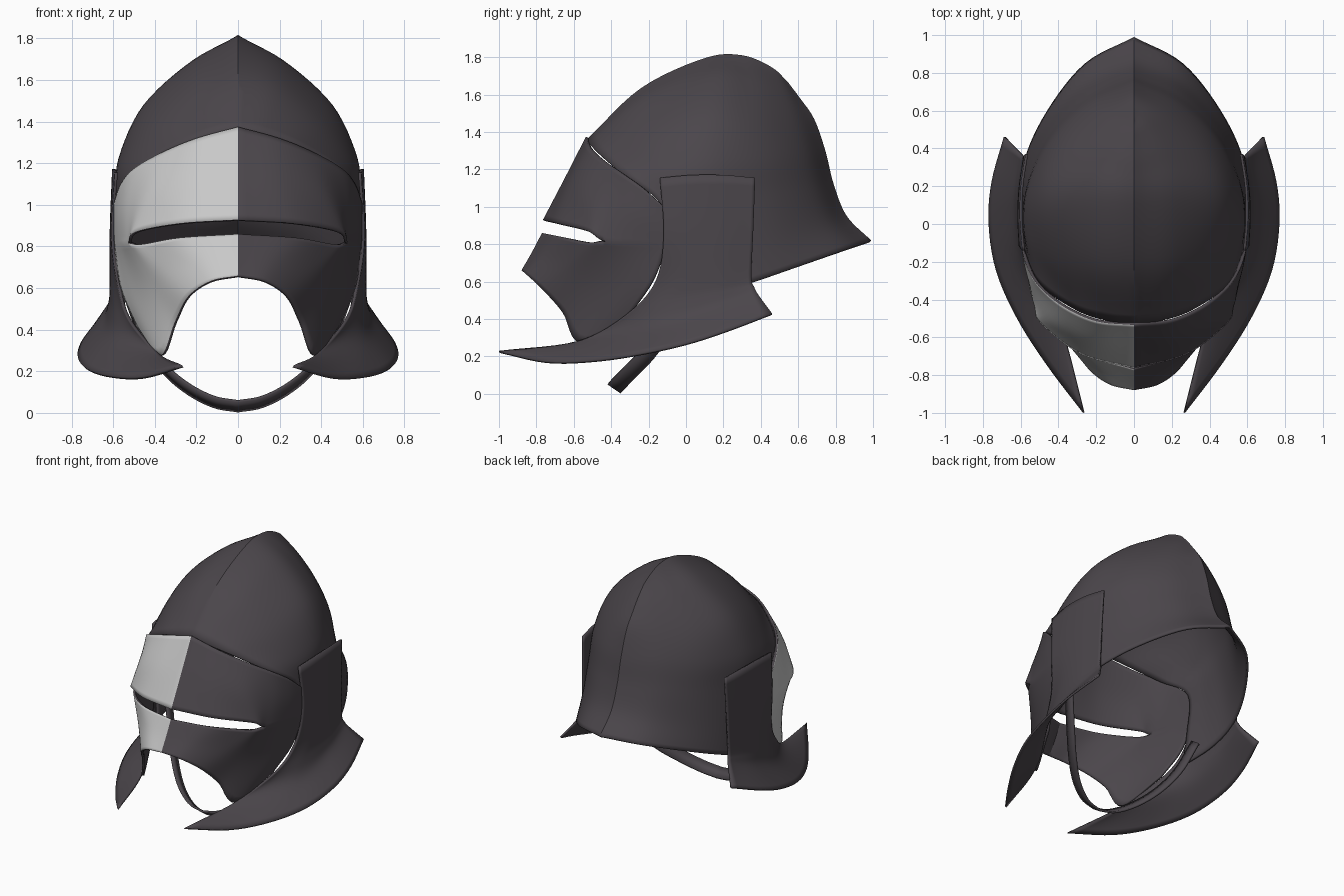
import bpy, bmesh, math
from mathutils import Vector

if "Cube" in bpy.data.objects:
    bpy.data.objects.remove(bpy.data.objects["Cube"])


def material(name, rgb):
    m = bpy.data.materials.new(name)
    m.diffuse_color = (*rgb, 1)
    m.use_nodes = True
    m.node_tree.nodes["Principled BSDF"].inputs["Base Color"].default_value = m.diffuse_color
    return m


DARK = material("dark steel", (0.07, 0.061, 0.07))
LIGHT = material("light grey", (0.58, 0.58, 0.58))


def spline(pts, n):
    """n + 1 samples of a smooth curve through the points."""
    p = [Vector(q) for q in pts]
    p = [2 * p[0] - p[1]] + p + [2 * p[-1] - p[-2]]
    segs = len(p) - 3
    out = []
    for k in range(n + 1):
        s = k / n * segs
        i = min(int(s), segs - 1)
        t = s - i
        a, b, c, d = p[i:i + 4]
        out.append(0.5 * (2 * b + (c - a) * t + (2 * a - 5 * b + 4 * c - d) * t * t
                          + (3 * b - a - 3 * c + d) * t ** 3))
    return out


def loft(bm, rows, nu, nv):
    """Smooth skin through row curves, made on both sides of x = 0."""
    curves = [spline(r, nu) for r in rows]
    cols = [spline([c[i] for c in curves], nv * (len(rows) - 1)) for i in range(nu + 1)]
    score, made = 0, []
    for side in (1, -1):
        grid = [[bm.verts.new((side * max(v.x, 0), v.y, v.z)) for v in col] for col in cols]
        for i in range(nu):
            for j in range(len(grid[0]) - 1):
                q = [grid[i][j], grid[i + 1][j], grid[i + 1][j + 1], grid[i][j + 1]]
                f = bm.faces.new(q if side == 1 else q[::-1])
                f.normal_update()
                score += f.normal.dot(f.calc_center_median() - Vector((0, 0.1, 0.8)))
                made.append(f)
    if score < 0:
        bmesh.ops.reverse_faces(bm, faces=made)


def plate(name, patches, nu, nv, thickness, weld=0.002, half_light=False):
    bm = bmesh.new()
    for rows in patches:
        loft(bm, rows, nu, nv)
    bmesh.ops.remove_doubles(bm, verts=bm.verts, dist=weld)
    if half_light:  # outer skin of one half is light
        for f in bm.faces:
            f.material_index = int(f.calc_center_median().x < 0)
    me = bpy.data.meshes.new(name)
    bm.to_mesh(me)
    bm.free()
    ob = bpy.data.objects.new(name, me)
    bpy.context.collection.objects.link(ob)
    me.materials.append(DARK)
    if half_light:
        me.materials.append(LIGHT)
    bpy.ops.object.select_all(action='DESELECT')
    ob.select_set(True)
    bpy.context.view_layer.objects.active = ob
    bpy.ops.object.shade_smooth_by_angle(angle=math.radians(30))
    mod = ob.modifiers.new("thickness", 'SOLIDIFY')
    mod.thickness = thickness
    mod.offset = -1
    if half_light:
        mod.material_offset = -1
        mod.material_offset_rim = -1
    return ob


# Skull dome: rows run from the brow edge round to the back ridge
dome = [
    [(.55, -.15, .46), (.6, .1, .52), (.58, .34, .59), (.46, .6, .68), (.26, .85, .77), (0, .99, .82)],
    [(.575, -.13, .7), (.595, .08, .74), (.57, .3, .79), (.45, .54, .85), (.25, .75, .91), (0, .86, .95)],
    [(.585, -.13, 1.0), (.59, .05, 1.02), (.555, .26, 1.04), (.44, .49, 1.07), (.25, .68, 1.1), (0, .79, 1.12)],
    [(.5, -.32, 1.16), (.57, -.05, 1.2), (.555, .18, 1.25), (.44, .43, 1.27), (.24, .63, 1.29), (0, .745, 1.3)],
    [(.3, -.46, 1.28), (.43, -.18, 1.38), (.455, .12, 1.48), (.38, .36, 1.47), (.2, .57, 1.46), (0, .685, 1.47)],
    [(.13, -.515, 1.335), (.21, -.22, 1.56), (.22, .13, 1.69), (.19, .35, 1.665), (.1, .52, 1.62), (0, .61, 1.58)],
    [(0, -.53, 1.36), (0, -.24, 1.635), (0, .1, 1.795), (0, .3, 1.81), (0, .46, 1.745), (0, .55, 1.66)],
]
plate("skull_dome", [dome], 30, 6, 0.015)

# Visor: one patch above and one below the eye slit, welded at the sides
visor_side = [(.53, -.43, .815), (.57, -.25, .81), (.595, -.1, .8)]
visor_top = [
    [(0, -.535, 1.375), (.2, -.515, 1.32), (.37, -.44, 1.25), (.5, -.335, 1.175), (.565, -.23, 1.1), (.6, -.12, 1.0)],
    [(0, -.65, 1.15), (.22, -.62, 1.12), (.42, -.52, 1.06), (.525, -.37, 1.0), (.575, -.24, .95), (.6, -.1, .9)],
    [(0, -.765, .93), (.28, -.69, .912), (.495, -.525, .87)] + visor_side,
]
visor_bottom = [
    [(0, -.77, .86), (.28, -.68, .842), (.465, -.525, .81)] + visor_side,
    [(0, -.825, .755), (.19, -.765, .735), (.34, -.65, .68), (.42, -.53, .62), (.5, -.35, .57), (.565, -.18, .6)],
    [(0, -.88, .66), (.13, -.85, .635), (.24, -.77, .56), (.305, -.66, .435), (.375, -.565, .275), (.49, -.3, .42)],
]
plate("visor", [visor_top, visor_bottom], 30, 8, 0.015, weld=0.006, half_light=True)

# Cheek guards: rows run back to front, last row is the flared rim
cheek = [
    [(.575, .37, 1.155), (.6, .2, 1.17), (.605, .03, 1.17), (.592, -.14, 1.155)],
    [(.585, .36, .88), (.61, .19, .87), (.617, .03, .86), (.61, -.12, .85)],
    [(.59, .35, .63), (.615, .17, .62), (.612, 0, .62), (.578, -.16, .61)],
    [(.6, .365, .57), (.625, .13, .52), (.6, -.1, .48), (.522, -.3, .44)],
    [(.625, .39, .525), (.655, .1, .43), (.6, -.22, .345), (.38, -.57, .285)],
    [(.69, .46, .43), (.755, .22, .34), (.77, 0, .27), (.73, -.25, .215), (.62, -.5, .18), (.46, -.75, .175), (.27, -1, .23)],
]
plate("cheek_guards", [cheek], 30, 6, 0.014)

# Chin strap: a flat ribbon hanging between the cheeks
path = [(0, -.385, .026), (.12, -.365, .048), (.25, -.3, .115), (.37, -.2, .22), (.47, -.1, .37), (.55, -.02, .58)]
half_width = Vector((0, .035, -.024))
plate("chin_strap", [[[Vector(p) + s * half_width for p in path] for s in (-1, 1)]], 24, 1, 0.014)
